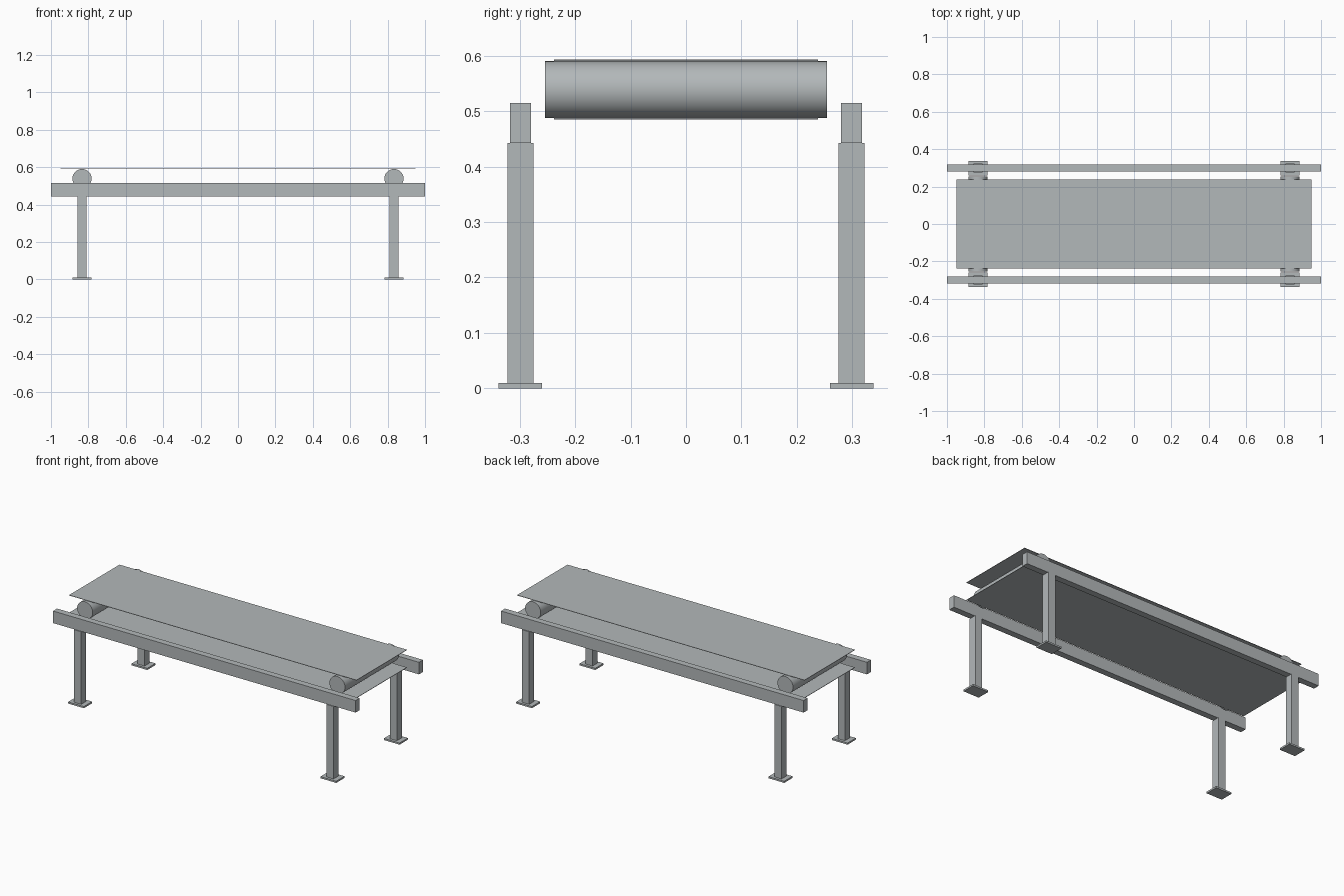
import bpy
import math

if "Cube" in bpy.data.objects:
    bpy.data.objects.remove(bpy.data.objects["Cube"], do_unlink=True)

steel = bpy.data.materials.new("steel grey")
steel.use_nodes = True
colour = (0.45, 0.48, 0.49, 1)
steel.diffuse_color = colour
steel.node_tree.nodes["Principled BSDF"].inputs["Base Color"].default_value = colour


def box(name, size, x, y, bottom):
    """Box standing on the height given as bottom."""
    bpy.ops.mesh.primitive_cube_add(size=1, location=(x, y, bottom + size[2] / 2))
    obj = bpy.context.object
    obj.name = name
    obj.scale = size
    bpy.ops.object.transform_apply(location=False, rotation=False, scale=True)
    obj.data.materials.append(steel)


LEG_X, RAIL_Y = 0.834, 0.299
RAIL_BOTTOM, RAIL_HEIGHT = 0.443, 0.072
FOOT_HEIGHT = 0.01
ROLLER_RADIUS, ROLLER_Z = 0.0515, 0.539
BELT_THICKNESS = 0.0025

# Side rails with their legs and foot plates
for side, y in (("right", -RAIL_Y), ("left", RAIL_Y)):
    # the front faces -y, so the two long sides are front and back
    row = "front" if y < 0 else "back"
    box(f"{row}_rail", (2, 0.038, RAIL_HEIGHT), 0, y, RAIL_BOTTOM)
    for end, x in (("right", -LEG_X), ("left", LEG_X)):
        box(f"{row}_{end}_leg", (0.047, 0.047, RAIL_BOTTOM - FOOT_HEIGHT), x, y, FOOT_HEIGHT)
        box(f"{row}_{end}_foot", (0.104, 0.078, FOOT_HEIGHT), x, y, 0)

# End rollers
for end, x in (("right", -LEG_X), ("left", LEG_X)):
    bpy.ops.mesh.primitive_cylinder_add(vertices=32, radius=ROLLER_RADIUS, depth=0.508,
                                        location=(x, 0, ROLLER_Z),
                                        rotation=(math.pi / 2, 0, 0))
    roller = bpy.context.object
    roller.name = f"{end}_roller"
    roller.data.materials.append(steel)
    bpy.ops.object.shade_smooth_by_angle(angle=math.radians(40))

# Upper and lower belt runs, touching the rollers
belt = (1.9, 0.476, BELT_THICKNESS)
box("upper_belt", belt, 0, 0, ROLLER_Z + ROLLER_RADIUS)
box("lower_belt", belt, 0, 0, ROLLER_Z - ROLLER_RADIUS - BELT_THICKNESS)
